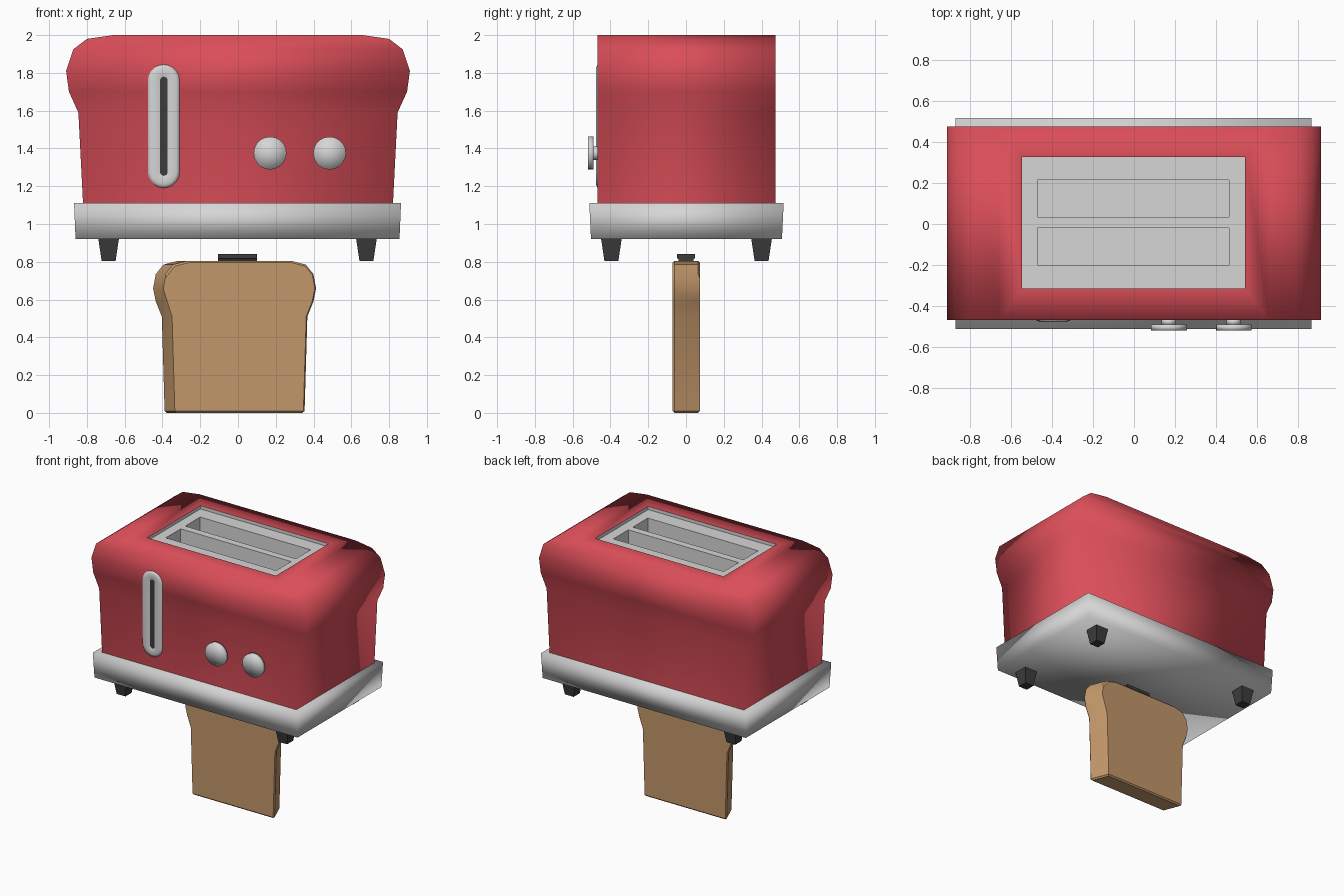
import bpy, bmesh, math

if "Cube" in bpy.data.objects:
    bpy.data.objects.remove(bpy.data.objects["Cube"])


def material(name, color):
    m = bpy.data.materials.new(name)
    m.diffuse_color = (*color, 1)
    m.use_nodes = True
    m.node_tree.nodes["Principled BSDF"].inputs["Base Color"].default_value = m.diffuse_color
    return m


RED = material("red enamel", (0.70, 0.075, 0.098))
METAL = material("light metal", (0.67, 0.67, 0.67))
DARK = material("dark plastic", (0.045, 0.045, 0.045))
TOAST = material("toast", (0.54, 0.31, 0.145))


def finish(name, bm, mat, angle=None):
    """Turn a bmesh into an object; angle None means smooth everywhere."""
    mesh = bpy.data.meshes.new(name)
    bm.to_mesh(mesh)
    bm.free()
    mesh.materials.append(mat)
    ob = bpy.data.objects.new(name, mesh)
    bpy.context.collection.objects.link(ob)
    bpy.ops.object.select_all(action='DESELECT')
    ob.select_set(True)
    bpy.context.view_layer.objects.active = ob
    if angle is None:
        bpy.ops.object.shade_smooth()
    else:
        bpy.ops.object.shade_smooth_by_angle(angle=math.radians(angle))
    return ob


def loft(name, loops, mat, start=True, end=True, angle=None, bevel=0):
    """Skin a row of equal-length point loops."""
    bm = bmesh.new()
    rows = [[bm.verts.new(p) for p in loop] for loop in loops]
    n = len(rows[0])
    for a, b in zip(rows, rows[1:]):
        for i in range(n):
            j = (i + 1) % n
            bm.faces.new((a[i], a[j], b[j], b[i]))
    if start:
        bm.faces.new(rows[0][::-1])
    if end:
        bm.faces.new(rows[-1])
    bmesh.ops.recalc_face_normals(bm, faces=bm.faces)
    if bevel:
        sharp = [e for e in bm.edges if e.calc_face_angle(0) > 1.2]
        bmesh.ops.bevel(bm, geom=sharp, offset=bevel, segments=1, affect='EDGES')
    return finish(name, bm, mat, angle)


def rect(x0, x1, y0, y1, z):
    return [(x0, y0, z), (x1, y0, z), (x1, y1, z), (x0, y1, z)]


# Toaster shell: bread-shaped outline, ending at the opening in the top
X0, X1, Y0, Y1 = -0.545, 0.54, -0.315, 0.325
shell = [(0.82, 1.10), (0.845, 1.59), (0.895, 1.70), (0.91, 1.81),
         (0.872, 1.925), (0.80, 1.98), (0.66, 2.0)]
loft("toaster_body", [rect(-x, x, -0.468, 0.474, z) for x, z in shell]
     + [rect(X0, X1, Y0, Y1, 2.0)], RED, start=False, end=False)

# Metal tray with two bread slots
PLATE, FLOOR = 1.975, 1.72
bm = bmesh.new()


def quad(*pts):
    bm.faces.new([bm.verts.new(p) for p in pts])


def walls(x0, x1, y0, y1, top, low):
    a, b = rect(x0, x1, y0, y1, top), rect(x0, x1, y0, y1, low)
    for i in range(4):
        j = (i + 1) % 4
        quad(a[i], a[j], b[j], b[i])


xs = [X0, -0.47, 0.463, X1]
ys = [Y0, -0.20, -0.02, 0.035, 0.215, Y1]
walls(X0, X1, Y0, Y1, 2.0, PLATE)
for i in range(3):
    for j in range(5):
        cell = (xs[i], xs[i + 1], ys[j], ys[j + 1])
        is_slot = i == 1 and j in (1, 3)
        if is_slot:
            walls(*cell, PLATE, FLOOR)
        quad(*rect(*cell, FLOOR if is_slot else PLATE))
bmesh.ops.remove_doubles(bm, verts=bm.verts, dist=0.0005)
finish("slot_tray", bm, METAL, 30)

# Base and feet
loft("base", [rect(-0.86, 0.855, -0.503, 0.508, 0.92),
              rect(-0.868, 0.863, -0.512, 0.517, 1.11)], METAL)
for side, x in (("left", -0.685), ("right", 0.68)):
    for end, y in (("front", -0.395), ("back", 0.40)):
        loft(f"{end}_{side}_foot",
             [rect(x - r, x + r, y - r, y + r, z)
              for r, z in ((0.037, 0.805), (0.055, 0.925))], DARK, angle=30)


# Lever guide: raised rim around a dark slit
def capsule(r, y, cx=-0.393, z0=1.275, z1=1.76, n=10):
    pts = []
    for k in range(2 * n + 2):
        a = math.pi * (k if k <= n else k - 1) / n
        pts.append((cx + r * math.cos(a), y, (z1 if k <= n else z0) + r * math.sin(a)))
    return pts


loft("lever_rim", [capsule(0.084, -0.46), capsule(0.084, -0.469), capsule(0.066, -0.476),
                   capsule(0.035, -0.476), capsule(0.018, -0.471)],
     METAL, start=False, end=False)
loft("lever_slit", [capsule(0.02, -0.46), capsule(0.02, -0.4715)], DARK, angle=30)


# Knobs: smooth discs on short stems
def disc(name, x, z, r, y0, y1):
    bpy.ops.mesh.primitive_cylinder_add(
        vertices=20, radius=r, depth=y1 - y0, end_fill_type='TRIFAN',
        location=(x, (y0 + y1) / 2, z), rotation=(math.pi / 2, 0, 0))
    ob = bpy.context.object
    ob.name = name
    ob.data.materials.append(METAL)
    bpy.ops.object.shade_smooth()


for side, x in (("left", 0.17), ("right", 0.485)):
    disc(side + "_knob", x, 1.375, 0.087, -0.518, -0.49)
    disc(side + "_knob_stem", x, 1.375, 0.035, -0.492, -0.46)

# Bread slice below the toaster, slightly skewed from front to back
half = [(0.345, 0), (0.36, 0.51), (0.392, 0.59), (0.406, 0.66),
        (0.392, 0.735), (0.352, 0.785), (0.275, 0.805)]
outline = half + [(-x, z) for x, z in reversed(half)]
loft("bread_slice", [[(x + cx, y, z) for x, z in outline]
                     for cx, y in ((0.011, -0.071), (-0.047, 0.073))],
     TOAST, angle=35, bevel=0.01)

# Lever handle resting on the bread
loft("lever_handle", [rect(-0.105, 0.10, -0.04, 0.04, 0.80), rect(-0.105, 0.10, -0.04, 0.04, 0.815),
                      rect(-0.105, 0.10, -0.048, 0.047, 0.818), rect(-0.105, 0.10, -0.048, 0.047, 0.842)],
     DARK, angle=30)
